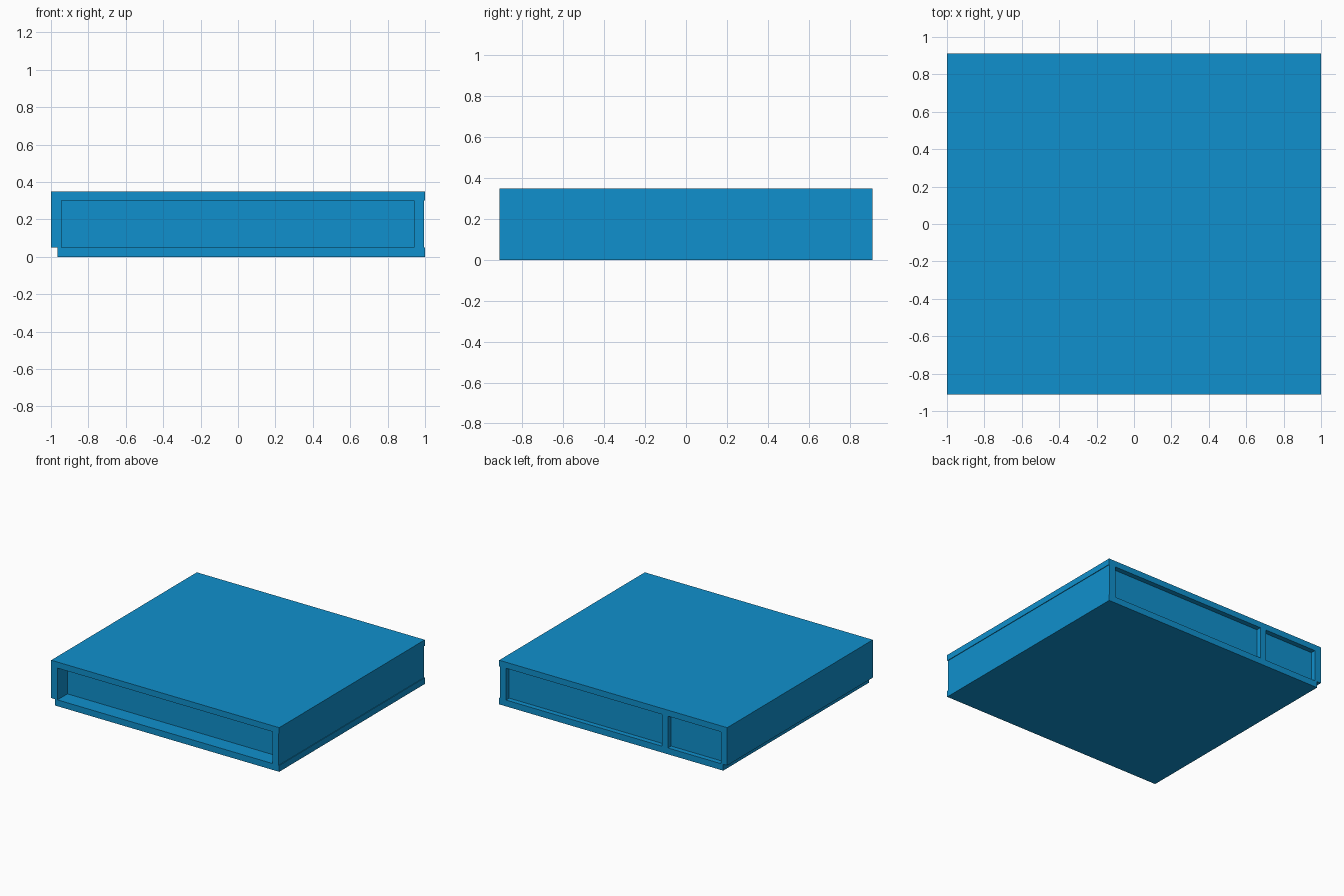
import bpy, bmesh
from mathutils import Vector

if "Cube" in bpy.data.objects:
    bpy.data.objects.remove(bpy.data.objects["Cube"])

blue = bpy.data.materials.new("bright blue")
blue.diffuse_color = (0.005, 0.28, 0.61, 1)
blue.use_nodes = True
blue.node_tree.nodes["Principled BSDF"].inputs["Base Color"].default_value = blue.diffuse_color


def box(name, lo, hi):
    """Axis-aligned panel between two opposite corners."""
    lo, hi = Vector(lo), Vector(hi)
    bm = bmesh.new()
    bmesh.ops.create_cube(bm, size=1)
    for v in bm.verts:
        v.co = Vector([(lo[i] + hi[i]) / 2 + v.co[i] * (hi[i] - lo[i]) for i in range(3)])
    mesh = bpy.data.meshes.new(name)
    bm.to_mesh(mesh)
    bm.free()
    mesh.materials.append(blue)
    obj = bpy.data.objects.new(name, mesh)
    bpy.context.collection.objects.link(obj)
    return obj


Y = 0.912               # half depth
LOW, HIGH, TOP = 0.05, 0.302, 0.35
LEFT, RIGHT = -0.945, 0.94   # inner faces of the side panels

# Floor stops short of the left side, lid reaches the right side
box("bottom_panel", (-0.965, -Y, 0), (1, Y, LOW))
box("top_panel", (LEFT, -Y, HIGH), (1, Y, TOP))

# Side panels; the right one sits slightly inside the slabs
box("left_panel", (-1, -Y, LOW), (LEFT, Y, TOP))
box("right_panel", (RIGHT, -Y, LOW), (0.995, Y, HIGH))

# Recessed front and back walls
box("front_wall", (LEFT, -Y + 0.125, LOW), (RIGHT, -Y + 0.165, HIGH))
box("back_wall", (LEFT, Y - 0.08, LOW), (RIGHT, Y - 0.04, HIGH))

# Post dividing the back opening into two bays
box("back_divider", (-0.48, Y - 0.04, LOW), (-0.43, Y, HIGH))
